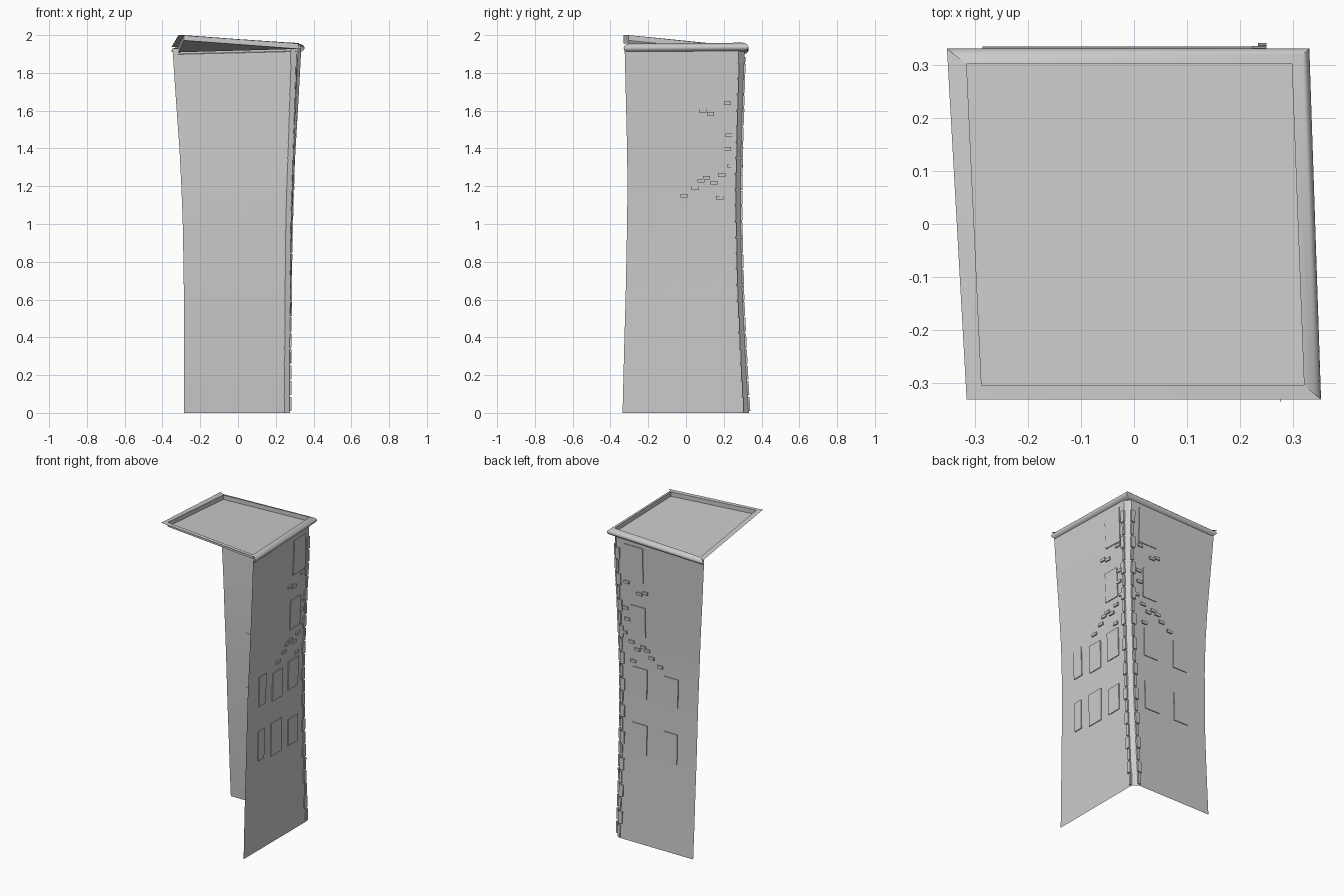
import bpy, bmesh, math
from mathutils import Vector

if "Cube" in bpy.data.objects:
    bpy.data.objects.remove(bpy.data.objects["Cube"])

# Flared wall outline at a few heights
Z = [0, .2, .4, .6, 1.0, 1.2, 1.4, 1.65, 1.93]
FRONT_X = [.275, .276, .278, .28, .286, .294, .305, .32, .335]
CORNER_X = [.275, .276, .277, .278, .282, .288, .295, .303, .312]
LEFT_X = [-.285, -.285, -.285, -.286, -.292, -.3, -.31, -.328, -.347]
FRONT_Y = [-.336, -.331, -.326, -.32, -.312, -.31, -.312, -.318, -.325]
BACK_Y = [.334, .322, .312, .302, .292, .291, .295, .302, .311]
CUT = .032


def at(table, z):
    for i in range(len(Z) - 1):
        if z <= Z[i + 1]:
            t = (z - Z[i]) / (Z[i + 1] - Z[i])
            return table[i] + (table[i + 1] - table[i]) * t
    return table[-1]


def make(name, verts, faces, angle=35):
    bm = bmesh.new()
    vs = [bm.verts.new(v) for v in verts]
    for f in faces:
        bm.faces.new([vs[i] for i in f])
    bmesh.ops.recalc_face_normals(bm, faces=bm.faces)
    me = bpy.data.meshes.new(name)
    bm.to_mesh(me)
    bm.free()
    ob = bpy.data.objects.new(name, me)
    bpy.context.collection.objects.link(ob)
    bpy.ops.object.select_all(action='DESELECT')
    ob.select_set(True)
    bpy.context.view_layer.objects.active = ob
    bpy.ops.object.shade_smooth_by_angle(angle=math.radians(angle))
    return ob


def grid_faces(rows, cols):
    return [(r * cols + c, r * cols + c + 1, (r + 1) * cols + c + 1, (r + 1) * cols + c)
            for r in range(rows - 1) for c in range(cols - 1)]


# Two open wall sheets joined by a chamfered corner
verts = []
N = 25
for i in range(N):
    z = 1.93 * i / (N - 1)
    cx, by = at(CORNER_X, z), at(BACK_Y, z)
    verts += [(at(FRONT_X, z), at(FRONT_Y, z), z), (cx, by - CUT, z),
              (cx - CUT, by, z), (at(LEFT_X, z), by, z)]
make("corner_walls", verts, grid_faces(N, 4))


# A point on a wall; u is y on the right wall, x on the back wall
def wall_point(side, u, z, off):
    if side == 'right':
        y0, y1 = at(FRONT_Y, z), at(BACK_Y, z) - CUT
        t = (u - y0) / (y1 - y0)
        x = at(FRONT_X, z) * (1 - t) + at(CORNER_X, z) * t
        return (x + off, u, z)
    return (u, at(BACK_Y, z) + off, z)


BOX = [(0, 1, 2, 3), (4, 5, 6, 7), (0, 1, 5, 4), (1, 2, 6, 5), (2, 3, 7, 6), (3, 0, 4, 7)]


def blocks(name, side, items, out, inn=-.003):
    verts, faces = [], []
    for u0, u1, z0, z1 in items:
        b = len(verts)
        for off in (inn, out):
            verts += [wall_point(side, u, z, off) for u, z in
                      ((u0, z0), (u1, z0), (u1, z1), (u0, z1))]
        faces += [tuple(b + i for i in f) for f in BOX]
    make(name, verts, faces, 20)


# Window panels
blocks("right_windows", 'right', [
    (.115, .24, 1.66, 1.885), (.10, .205, 1.31, 1.5),
    (-.2, -.13, .93, 1.12), (-.06, .04, .91, 1.09), (.1, .2, .92, 1.105),
    (-.2, -.14, .58, .77), (-.07, .04, .56, .77), (.105, .2, .56, .73)], .005)
blocks("back_windows", 'back', [
    (.09, .22, 1.66, 1.885), (.08, .18, 1.31, 1.5),
    (.07, .17, .92, 1.105), (-.15, -.05, .92, 1.1),
    (.065, .17, .56, .75), (-.15, -.05, .56, .75)], .005)

# Scattered exposed bricks
spots = [(.2, 1.63), (.07, 1.59), (.11, 1.575), (.21, 1.46), (.2, 1.39), (.22, 1.3),
         (.06, 1.22), (.09, 1.235), (.13, 1.21), (.03, 1.18), (.17, 1.25), (.16, 1.13), (-.03, 1.14)]
for side, shift in (('right', 0), ('back', -.01)):
    blocks(side + "_bricks", side,
           [(u + shift, u + shift + .038, z, z + .018) for u, z in spots], .008)

# Corner quoin stones running up both edges of the chamfer
for side, table, inset in (('right', BACK_Y, CUT), ('back', CORNER_X, CUT)):
    items = []
    for i in range(22):
        z0 = .01 + i * .084
        edge = at(table, z0 + .04) - inset
        items.append((edge - (.022 if i % 2 else .010), edge + .006, z0, z0 + .074))
    blocks(side + "_quoins", side, items, .007)

# Roof corners: front right, back right, back left, front left
outer = [(.352, -.33), (.33, .33), (-.352, .33), (-.315, -.33)]
inner = [(.32, -.303), (.297, .301), (-.315, .301), (-.287, -.303)]
top = [1.955, 1.96, 1.937, 2.0]
bottom = [1.908, 1.913, 1.898]

# Rounded cornice along the right and back walls
S = 9
verts = []
for k in range(3):
    o, n = Vector(outer[k]), Vector(inner[k])
    for j in range(S):
        t = j / (S - 1)
        p = n.lerp(o, max(0, math.sin(math.pi * t)) ** .5)
        verts.append((p.x, p.y, bottom[k] + (top[k] - bottom[k]) * t))
make("cornice", verts, grid_faces(3, S), 50)

# Thin roof tray with a lip, its front left corner lifted
DROP = .028
verts = ([(*outer[k], top[k] - (.012 if k == 1 else 0)) for k in (2, 3, 0)]
         + [(*inner[k], top[k]) for k in range(4)]
         + [(*inner[k], top[k] - DROP) for k in range(4)])
faces = [(0, 1, 6, 5), (1, 2, 3, 6), (7, 8, 9, 10)]
faces += [(3 + k, 3 + (k + 1) % 4, 7 + (k + 1) % 4, 7 + k) for k in range(4)]
make("roof_tray", verts, faces, 30)
